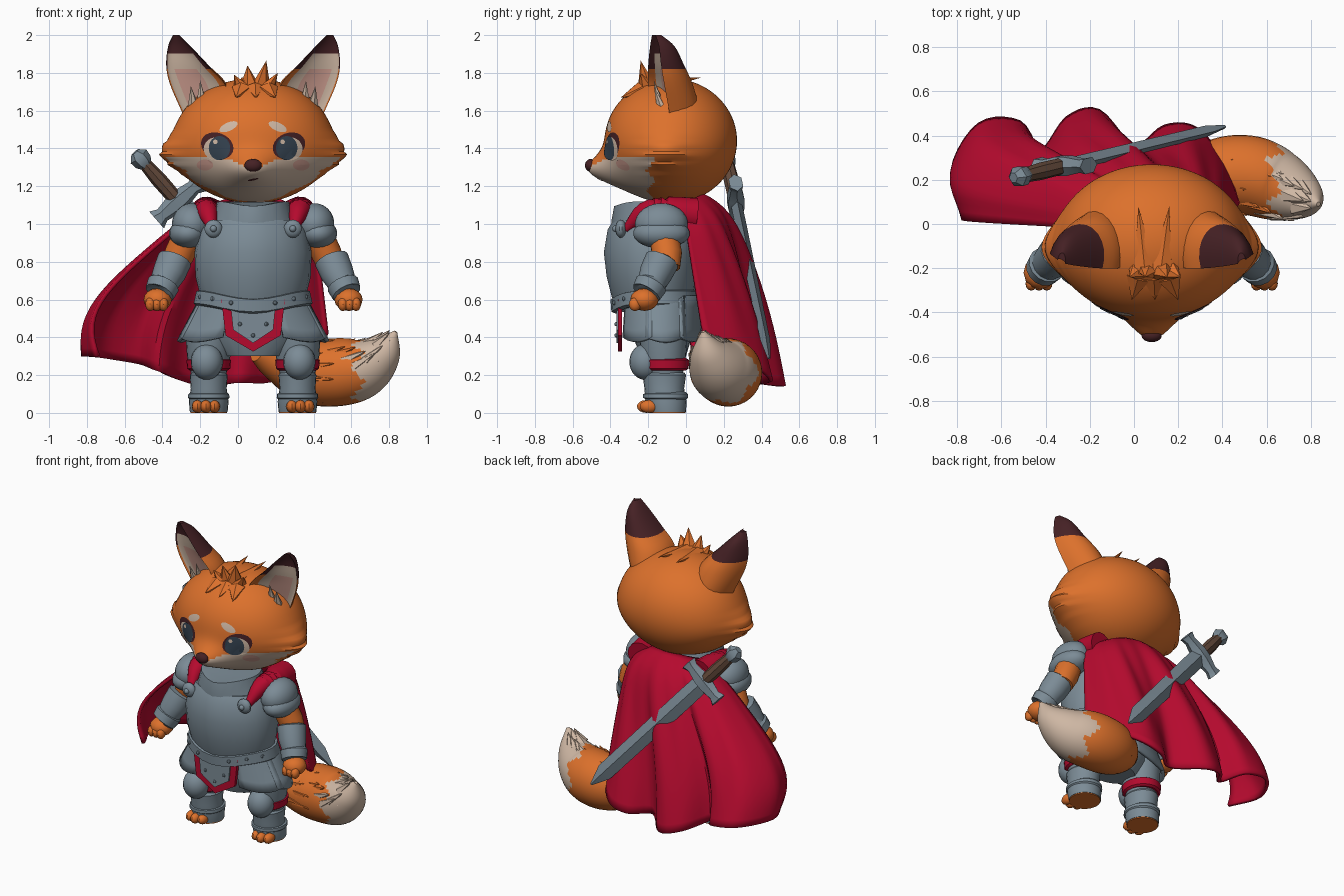
import bpy, bmesh, random
from math import sin, cos, pi, exp, radians
from mathutils import Vector, Matrix
from mathutils.bvhtree import BVHTree

random.seed(4)
if "Cube" in bpy.data.objects:
    bpy.data.objects.remove(bpy.data.objects["Cube"])

COLOURS = dict(orange=(.72, .165, .025), dark_brown=(.06, .015, .018), cream=(.62, .475, .37),
               red=(.46, .003, .027), steel=(.2, .26, .305), leather=(.13, .07, .045),
               pink=(.62, .34, .28), eye_blue=(.035, .055, .08))
MATS = {}
for key, rgb in COLOURS.items():
    m = bpy.data.materials.new(key)
    m.use_nodes = True
    m.diffuse_color = (*rgb, 1)
    m.node_tree.nodes["Principled BSDF"].inputs["Base Color"].default_value = (*rgb, 1)
    MATS[key] = m
MID = .08          # the body's centre line in x
SIDES = ((-1, "right"), (1, "left"))
made = []


def finish(name, bm, mats):
    bmesh.ops.recalc_face_normals(bm, faces=bm.faces[:])
    data = bpy.data.meshes.new(name)
    bm.to_mesh(data)
    bm.free()
    ob = bpy.data.objects.new(name, data)
    bpy.context.collection.objects.link(ob)
    for key in mats.split():
        data.materials.append(MATS[key])
    made.append(ob)
    return ob


def spline(points, n):
    p = [Vector(q) for q in points]
    p = [p[0] * 2 - p[1]] + p + [p[-1] * 2 - p[-2]]
    out = []
    for a, b, c, d in zip(p, p[1:], p[2:], p[3:]):
        for k in range(n):
            t = k / n
            out.append((b * 2 + (c - a) * t + (a * 2 - b * 5 + c * 4 - d) * t * t
                        + (b * 3 - a - c * 3 + d) * t ** 3) / 2)
    return out + [p[-2]]


def loft(name, rings, mats, rule=None, closed=True):
    """Skin equal rings; rule(centre, index round the ring) picks the colour."""
    bm = bmesh.new()
    rows = [[bm.verts.new(v) for v in r] for r in rings]
    n = len(rows[0])
    for a, b in zip(rows, rows[1:]):
        for i in range(n if closed else n - 1):
            j = (i + 1) % n
            f = bm.faces.new((a[i], a[j], b[j], b[i]))
            if rule:
                f.material_index = rule(f.calc_center_median(), i)
    if closed:
        for r in (rows[0], rows[-1]):
            f = bm.faces.new(r)
            f.material_index = rule(f.calc_center_median(), 0) if rule else 0
    return finish(name, bm, mats)


def sheet(name, rows, mat, thick):
    ob = loft(name, rows, mat, closed=False)
    mod = ob.modifiers.new("thickness", "SOLIDIFY")
    mod.thickness, mod.offset = thick, 0


def stack(name, rows, mat, x=0, dip=0, n=24, crease=0):
    """Upright loft from rows of height, half width, front y, back y."""
    rings = []
    for z, r, front, back in rows:
        turn = [2 * pi * i / n for i in range(n)]
        rings.append([(MID + x + r * cos(a),
                       (front + back) / 2 + (back - front) / 2 * sin(a) - crease * max(0, -sin(a)) ** 30,
                       z - dip * max(0, -sin(a)) ** 4) for a in turn])
    loft(name, rings, mat)


def tube(name, rows, mats, rule=None, n=14):
    """Round loft along points of x, y, z, radius."""
    rings = []
    for i, p in enumerate(rows):
        d = (Vector(rows[min(i + 1, len(rows) - 1)][:3]) - Vector(rows[max(i - 1, 0)][:3])).normalized()
        u = d.cross((0, 1, 0)).normalized()
        v = u.cross(d)
        rings.append([Vector(p[:3]) + (u * cos(2 * pi * k / n) + v * sin(2 * pi * k / n)) * p[3]
                      for k in range(n)])
    loft(name, rings, mats, rule)


def balls(name, items, mat, n=20):
    bm = bmesh.new()
    for loc, size in items:
        size = size if isinstance(size, tuple) else (size,) * 3
        bmesh.ops.create_uvsphere(bm, u_segments=n, v_segments=n * 2 // 3, radius=1,
                                  matrix=Matrix.Translation(loc) @ Matrix.Diagonal((*size, 1)))
    finish(name, bm, mat)


def tufts(name, items, mat):
    """Pointed locks of fur from base to tip."""
    bm = bmesh.new()
    for base, tip, width in items:
        d = Vector(tip) - Vector(base)
        m = Matrix.Translation(Vector(base) + d / 2) @ d.to_track_quat("Z", "Y").to_matrix().to_4x4()
        bmesh.ops.create_cone(bm, cap_ends=True, segments=6, radius1=width, radius2=0, depth=d.length,
                              matrix=m @ Matrix.Diagonal((1, .7, 1, 1)))
    finish(name, bm, mat)


# Head with ragged cheeks and muzzle, cream lower face
bm = bmesh.new()
bmesh.ops.create_uvsphere(bm, u_segments=96, v_segments=72, radius=1)
for v in bm.verts:
    x, y, z = v.co.x * .42, -.08 + v.co.y * .35, 1.44 + v.co.z * .33
    ragged = .13 + .06 * ((z / .055) % 1)
    x *= 1 + .04 * exp(-((z - 1.36) / .12) ** 2) + ragged * exp(-((z - 1.36) / .09) ** 2 - ((y + .12) / .13) ** 2)
    if y < -.08:
        y -= .13 * exp(-(x / .13) ** 2 - ((z - 1.28) / .09) ** 2)
    v.co = (x + MID, y, z)
for f in bm.faces:
    c = f.calc_center_median()
    across = abs(c.x - MID)
    edge = 1.335 + .06 * across - .05 * exp(-(across / .08) ** 2)
    f.material_index = int(c.y < -.19 - .02 * sin(c.z * 60) and c.z < edge)
head = BVHTree.FromBMesh(bm)
finish("head", bm, "orange cream")


def patch(name, x, z, rx, rz, lift, mat, tilt=0):
    """Thin oval laid on the face."""
    rings = []
    for k in (1, .75, .5, .25, .02):
        ring = []
        for i in range(24):
            px, pz = rx * k * cos(i * pi / 12), rz * k * sin(i * pi / 12)
            hit = head.ray_cast(Vector((MID + x + px, -2, z + pz + tilt * px)), Vector((0, 1, 0)))[0]
            ring.append(hit - Vector((0, lift, 0)))
        rings.append(ring)
    loft(name, rings, mat)


balls("nose", [((MID, -.505, 1.31), (.046, .03, .034))], "dark_brown")
patch("mouth", 0, 1.235, .028, .005, .004, "dark_brown", .2)
for s, side in SIDES:
    patch(side + "_lashes", s * .19, 1.414, .086, .07, .003, "dark_brown", s * .15)
    patch(side + "_eye_white", s * .192, 1.398, .07, .062, .006, "cream")
    patch(side + "_iris", s * .178, 1.402, .057, .064, .009, "eye_blue")
    patch(side + "_glint", s * .178 - .022, 1.435, .012, .012, .012, "cream")
    patch(side + "_brow", s * .13, 1.515, .048, .024, .005, "cream", -s * .35)
    patch(side + "_blush", s * .255, 1.312, .044, .029, .005, "pink")

    # Ear: crescent section turned a little outward, pale hollow, dark tip
    levels = spline([(1.48, .13, .33, -.15, .05), (1.6, .11, .38, -.18, .07), (1.74, .14, .44, -.2, .035),
                     (1.84, .235, .46, -.2, -.01), (1.94, .33, .45, -.19, -.06), (2, .39, .425, -.18, -.13)], 5)
    shape = []
    for i in range(24):
        t = pi * min(i, 24 - i) / 12
        depth = sin(t) * (1.3 if i <= 12 else .3)
        shape.append((.96 * cos(t) - .28 * depth, .28 * cos(t) + .96 * depth))
    (x0, x1), (y0, y1) = [(min(q), max(q)) for q in zip(*shape)]
    rings = [[(MID + s * (a + (b - a) * (px - x0) / (x1 - x0)), front + (back - front) * (py - y0) / (y1 - y0), z)
              for px, py in shape] for z, a, b, front, back in levels]

    def ear_colour(c, i):
        if 15 <= i <= 22 and c.z < 1.9:
            return 3 if 17 <= i <= 20 and c.z < 1.83 else 2
        return int(c.z > 1.82)
    loft(side + "_ear", rings, "orange dark_brown cream pink", ear_colour)
    tufts(side + "_ear_fluff", [((MID + s * (.27 + .04 * k), -.12, 1.58), (MID + s * (.28 + .05 * k), -.17, 1.76 - .03 * k), .045)
                                for k in range(2)], "cream")

# Broad locks on the crown
tufts("crown_hair", [((MID + x * .5, -.2, 1.7), (MID + x, -.24, z), .07)
                     for x, z in ((-.1, 1.79), (-.03, 1.84), (.07, 1.865), (.13, 1.8))]
      + [((MID + x, -.24, 1.71), (MID + x * 1.5, -.345, 1.67), .06) for x in (-.06, .01, .08)]
      + [((MID + x, -.22, 1.73), (MID + x * 2, .08, 1.775), .06) for x in (-.03, .04)], "orange")

# Trunk armour
stack("breastplate", [(.55, .26, -.36, .03), (.62, .28, -.385, .04), (.72, .305, -.41, .06), (.85, .31, -.425, .07),
                      (.97, .285, -.405, .07), (1.02, .25, -.375, .05)], "steel", crease=.01)
stack("collar", [(.99, .24, -.38, .05), (1.04, .21, -.385, .03), (1.12, .19, -.37, 0), (1.12, .16, -.34, -.02)],
      "steel", dip=.025, crease=.01)
stack("hips", [(.3, .16, -.24, 0), (.4, .26, -.28, .03), (.56, .27, -.33, .04)], "steel")
stack("belt", [(.57, .305, -.37, .06), (.58, .315, -.395, .07), (.645, .3, -.4, .06), (.65, .28, -.37, .05)], "steel", dip=.045)
balls("belt_rivets", [((MID + .3 * sin(a), -.165 - .235 * cos(a), .615 - .045 * cos(a) ** 4), .012)
                      for a in (-1.2, -.8, -.4, .4, .8, 1.2)], "steel", 8)


def shield(name, half, top, low, tip, y, mat):
    outline = [(-half, top), (half, top), (half * .87, low), (0, tip), (-half * .87, low)]
    loft(name, [[(MID + x, y + d, z) for x, z in outline] for d in (0, .022)], mat)


shield("tabard", .168, .6, .41, .325, -.36, "red")
shield("tabard_plate", .122, .6, .44, .37, -.369, "steel")
balls("tabard_rivets", [((MID + x, -.369, z), .011) for x, z in ((-.07, .47), (.07, .47), (0, .41))], "steel", 8)

for s, side in SIDES:
    # Skirt plates
    for part, start, stop in (("front", 24, 78), ("side", 68, 128), ("back", 118, 178)):
        grid = []
        for k in range(5):
            t = k / 4
            row = []
            for i in range(9):
                a = radians(start + (stop - start) * i / 8)
                row.append((MID + s * (.27 + .125 * t) * sin(a), -.135 - (.195 + .015 * t) * cos(a),
                            .62 - (.22 + .025 * sin(pi * i / 8)) * t))
            grid.append(row)
        sheet(f"{side}_{part}_skirt_plate", grid, "steel", .02)

    # Legs and boots
    x = s * .235
    stack(side + "_thigh", [(.19, .09, -.2, -.02), (.3, .115, -.24, 0), (.45, .125, -.25, .01)], "steel", x)
    stack(side + "_thigh_band", [(.225, .1, -.22, 0), (.235, .114, -.237, .014), (.28, .118, -.242, .016), (.29, .1, -.22, 0)], "red", x)
    balls(side + "_knee_plate", [((MID + s * .245, -.215, .27), (.085, .085, .095))], "steel")
    stack(side + "_greave", [(.006, .1, -.2, .0), (.06, .105, -.215, .003), (.13, .095, -.22, -.01), (.2, .1, -.23, 0),
                             (.215, .09, -.21, -.01)], "steel", x)
    stack(side + "_boot_rim", [(.07, .1, -.21, 0), (.08, .11, -.227, .01), (.1, .108, -.227, .01), (.11, .09, -.2, 0)], "steel", x)
    stack(side + "_sole", [(0, .097, -.2, -.003), (.007, .097, -.2, -.003)], "orange", x)
    balls(side + "_toes", [((MID + s * (.25 + .045 * k), -.21 + .015 * abs(k), .034), (.03, .05, .034)) for k in (-1, 0, 1)], "orange", 12)

    # Arms
    tube(side + "_upper_arm", [(MID + s * .34, -.12, .95, .08), (MID + s * .39, -.1, .84, .08), (MID + s * .42, -.1, .77, .07)], "orange")
    balls(side + "_shoulder_plates", [((MID + s * .325, -.13, 1), (.105, .14, .11)), ((MID + s * .345, -.13, .95), (.1, .15, .08))], "steel")
    tube(side + "_gauntlet", [(MID + s * a, y, z, r) for a, y, z, r in
                              ((.41, -.12, .825, .06), (.415, -.125, .81, .092), (.445, -.16, .74, .088), (.47, -.18, .69, .077),
                               (.475, -.185, .68, .087), (.495, -.21, .635, .08), (.5, -.215, .63, .06))], "steel")
    balls(side + "_hand", [((MID + s * .505, -.22, .6), (.075, .075, .06))]
          + [((MID + s * (.475 + .035 * k), -.27, .575), (.026, .032, .036)) for k in range(3)], "orange", 12)

    # Cape gathered to a round clasp
    tube(side + "_cape_drape", spline([(MID + s * .215, -.32, .97, .02), (MID + s * .24, -.22, 1.06, .055),
                                       (MID + s * .25, -.1, 1.065, .08), (MID + s * .23, .05, 1.05, .09)], 4), "red")
    balls(side + "_clasp", [((MID + s * .21, -.345, .975), (.048, .03, .048)), ((MID + s * .21, -.372, .975), .018)], "steel", 14)

# Cape, rounded over the shoulders and billowing to one side
hem = spline([(-.74, .03, .3), (-.82, .24, .3), (-.7, .45, .29), (-.52, .46, .26), (-.42, .33, .22), (-.3, .48, .17),
              (-.16, .51, .14), (0, .35, .16), (.14, .44, .16), (.28, .43, .2), (.4, .28, .3), (.47, .09, .42)], 5)
grid = []
for k in range(25):
    t = (k / 24) ** 1.3
    spread = 1 - .5 * exp(-14 * t)
    row = []
    for i, low in enumerate(hem):
        u = i / (len(hem) - 1)
        top = Vector((MID - .31 * spread * cos(pi * u), -.02 + .22 * spread * sin(pi * u), 1.1 + .05 * sin(pi * u)))
        p = top.lerp(low, t)
        p.x -= .17 * sin(pi * t ** 1.5) * (1 - u) ** 2
        p.y += .03 * sin(pi * t) * sin(pi * u) + .01 * sin(16 * pi * u) * t * (1 - t) * 4
        row.append(p)
    grid.append(row)
sheet("cape", grid, "red", .022)

# Tail with pale tip
path = spline([(.1, .06, .32, .05), (.2, .13, .27, .1), (.36, .21, .22, .165), (.52, .22, .215, .18), (.66, .17, .24, .16),
               (.77, .12, .32, .1), (.835, .09, .43, .01)], 10)
tube("tail", path, "orange cream", lambda c, i: int(c.x > .6 + .025 * abs(i % 6 - 3)), 36)
fur = {"orange": [], "cream": []}
for i in range(20, len(path) - 12, 4):
    for k in range(6):
        a = 2 * pi * (k + random.random()) / 6
        p, ahead = path[i], path[i + 9]
        out = Vector((-.3, cos(a), sin(a))).normalized()
        fur["cream" if p.x > .58 else "orange"].append(
            (p.xyz + out * (p.w - .045), ahead.xyz + out * (ahead.w + .008), .05))
for key in fur:
    tufts(f"tail_{key}_fur", fur[key], key)

# Sword on the back
pommel = Vector((-.52, .215, 1.35))
along = (Vector((.41, .44, .29)) - pommel).normalized()
flat = Vector((.75, 0, .66))
flat = (flat - along * flat.dot(along)).normalized()


def bar(name, origin, axis, wide, rows, mat, n):
    """Straight loft from rows of distance, half width, half thickness."""
    up = axis.cross(wide)
    loft(name, [[origin + axis * t + wide * w * cos(2 * pi * i / n) + up * h * sin(2 * pi * i / n) for i in range(n)]
                for t, w, h in rows], mat)


bar("pommel", pommel, along, flat, [(-.04, .025, .025), (-.01, .055, .048), (.03, .05, .048), (.06, .03, .03)], "steel", 6)
bar("grip", pommel, along, flat, [(.04, .034, .034), (.15, .042, .04), (.29, .04, .038)], "leather", 8)
bar("guard", pommel + along * .31, flat, along, [(-.15, .06, .04), (-.11, .04, .034), (-.03, .055, .05), (.03, .055, .05),
                                                (.11, .04, .034), (.15, .06, .04)], "steel", 6)
bar("blade", pommel, along, flat, [(.3, .058, .03), (.5, .06, .03), (1.3, .055, .026), (1.43, .008, .008)], "steel", 4)

# Smooth shading that keeps hard edges
bpy.ops.object.select_all(action="DESELECT")
for ob in made:
    ob.select_set(True)
bpy.context.view_layer.objects.active = made[0]
bpy.ops.object.shade_smooth_by_angle(angle=radians(35))
